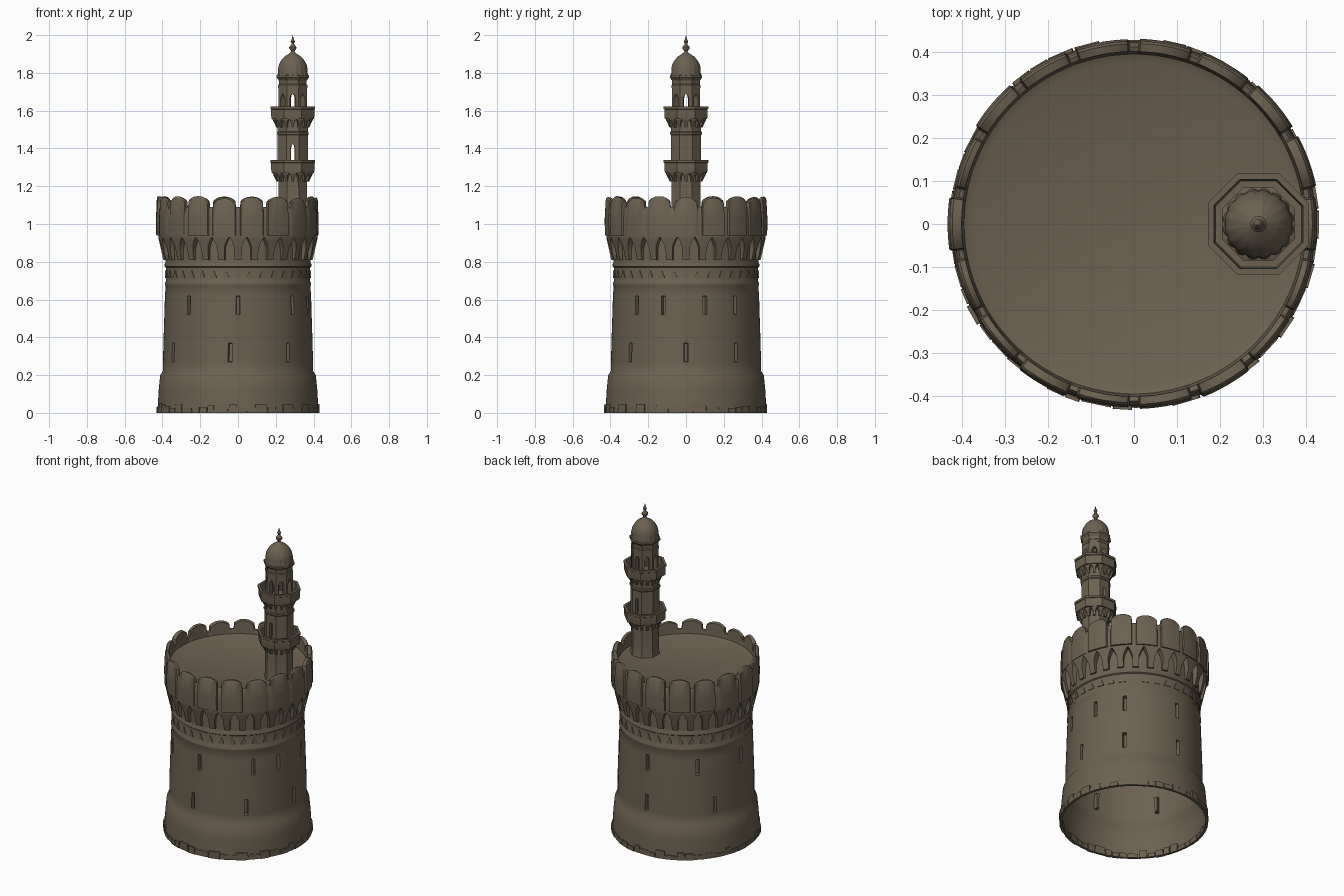
import bpy, bmesh, math, random

if "Cube" in bpy.data.objects:
    bpy.data.objects.remove(bpy.data.objects["Cube"])

random.seed(4)
STONE = bpy.data.materials.new("brown stone")
STONE.diffuse_color = (0.15, 0.12, 0.08, 1)
STONE.use_nodes = True
STONE.node_tree.nodes["Principled BSDF"].inputs["Base Color"].default_value = STONE.diffuse_color
MX = 0.29  # x position of the slim turret


def pt(deg, r, z, cx=0.0):
    """Polar point: 0 degrees faces the front, 90 the right."""
    a = math.radians(deg)
    return (cx + r * math.sin(a), -r * math.cos(a), z)


def finish(name, bm, angle=35):
    bmesh.ops.remove_doubles(bm, verts=bm.verts, dist=1e-5)
    me = bpy.data.meshes.new(name)
    bm.to_mesh(me)
    bm.free()
    me.shade_smooth()
    me.set_sharp_from_angle(angle=math.radians(angle))
    me.materials.append(STONE)
    ob = bpy.data.objects.new(name, me)
    bpy.context.collection.objects.link(ob)
    return ob


def skin(rings, cx=0.0):
    """Join closed rings of (degrees, radius, z) with quads."""
    bm = bmesh.new()
    vs = [[bm.verts.new(pt(*p, cx)) for p in ring] for ring in rings]
    n = len(vs[0])
    rows = []
    for lo, hi in zip(vs, vs[1:]):
        rows.append([bm.faces.new((lo[j], lo[(j + 1) % n], hi[(j + 1) % n], hi[j]))
                     for j in range(n)])
    return bm, rows


def lathe(name, profile, n, cx=0.0, start=0.0, k=1.0, angle=35):
    rings = [[(start + 360 * j / n, r * k, z) for j in range(n)] for r, z in profile]
    return finish(name, skin(rings, cx)[0], angle)


def octagon(name, profile):
    """Eight-sided lathe; radii are measured to the flats."""
    return lathe(name, profile, 8, MX, 22.5, 1 / math.cos(math.pi / 8), 30)


def corbel_ring(name, n, r0, r1, z0, z1, cx=0.0):
    """Flaring brackets joined by pointed arches."""
    rings = []
    for t in (0, 0, 0.2, 0.4, 0.55, 0.7, 0.8, 0.88, 0.88, 1):
        w = 0.2 + 0.27 * max(0, (t - 0.4) / 0.48) ** 1.6 if t < 0.88 else 0.47
        out = r0 + (r1 - r0) * (0.3 + 0.7 * min(1, t / 0.88))
        back = r0
        if not rings:
            out = r0
        if len(rings) >= 8:
            out = back = r1
        ring = []
        for i in range(n):
            for p, r in ((-0.5, back), (-w - 0.02, back), (-w, out), (0, out),
                         (w, out), (w + 0.02, back)):
                ring.append(((i + p) * 360 / n, r, z0 + t * (z1 - z0)))
        rings.append(ring)
    return finish(name, skin(rings, cx)[0])


def block(bm, a0, a1, r0, r1, z0, z1, top=1.0):
    """Curved block; 'top' narrows its upper edge."""
    m, h = (a0 + a1) / 2, (a1 - a0) / 2
    v = [bm.verts.new(pt(m + s * h * k, r, z)) for z, k in ((z0, 1), (z1, top))
         for s, r in ((-1, r1), (1, r1), (1, r0), (-1, r0))]
    for f in ((3, 2, 1, 0), (4, 5, 6, 7), (0, 1, 5, 4), (1, 2, 6, 5), (2, 3, 7, 6), (3, 0, 4, 7)):
        bm.faces.new([v[i] for i in f])


# Round tower wall with recessed arrow slits
wall = [(0.428, 0), (0.424, 0.05), (0.42, 0.12), (0.412, 0.2), (0.398, 0.22), (0.397, 0.27),
        (0.395, 0.37), (0.39, 0.52), (0.387, 0.62), (0.383, 0.67), (0.387, 0.677),
        (0.386, 0.69), (0.382, 0.697), (0.382, 0.77), (0.389, 0.775), (0.389, 0.787),
        (0.384, 0.795), (0.384, 0.81)]
bm, rows = skin([[(3 * j - 1.5, r, z) for j in range(120)] for r, z in wall])
slits = [rows[5][round(a / 3) % 120] for a in (-59, -7, 43, 90, 131, 180, 240)]
slits += [rows[7][round(a / 3) % 120] for a in (-42, 0, 47, 72, 104, 132, 180, 225, 270)]
bm.normal_update()
bmesh.ops.inset_individual(bm, faces=slits, thickness=0.004, depth=-0.025)
finish("tower_wall", bm)

# Rough footing stones
bm = bmesh.new()
a = 0.0
while a < 354:
    b = min(a + random.uniform(5, 10), 360)
    block(bm, a, b - 0.6, 0.415, random.uniform(0.428, 0.435), 0, random.uniform(0.025, 0.05), 0.93)
    a = b
finish("footing_stones", bm)

# Frieze of small raised triangles
bm = bmesh.new()
for i in range(36):
    block(bm, i * 10 - 3, i * 10 + 3, 0.375, 0.386, 0.715, 0.755, 0.15)
finish("frieze_triangles", bm)

# Arched corbels under the parapet
corbel_ring("parapet_corbels", 28, 0.384, 0.422, 0.81, 0.945)

# Parapet with rounded merlons, running on into the roof floor
N = 18
jit = [(random.uniform(-0.008, 0.006), random.uniform(-0.003, 0.006)) for _ in range(N)]


def parapet_ring(kind):
    ring = []
    for i in range(N):
        dh, dr = jit[i]
        for p in (-0.5, -0.43, -0.4, -0.3, -0.15, 0, 0.15, 0.3, 0.4, 0.43):
            gap = abs(p) > 0.41
            top = 1.09 if gap else 1.142 + dh - 0.022 * (abs(p) / 0.4) ** 2.5
            out = 0.422 if gap else 0.427 + dr
            r, z = {"under": (0.405, 0.94), "base": (out, 0.94), "mid": (out + 0.002, 1.02),
                    "edge": (out - 0.003, top - 0.008), "top": (out - 0.009, top),
                    "back": (0.402, top - 0.004), "foot": (0.396, 1.06),
                    "floor": (0.375, 1.05), "centre": (0, 1.05)}[kind]
            ring.append(((i + p) * 360 / N + 90, r, z))
    return ring


kinds = ("under", "base", "mid", "edge", "top", "back", "foot", "floor", "centre")
finish("parapet_and_roof", skin([parapet_ring(k) for k in kinds])[0])


# Eight wall panels around a turret storey, arched on the chosen sides
def arcade(name, ap, t, z0, z1, w, spring, peak, arched=range(8)):
    bm = bmesh.new()
    W = ap * math.tan(math.pi / 8)
    arch = [(W, z0), (W, z1), (0, z1), (0, peak), (w * 0.6, (spring + peak * 2) / 3),
            (w, spring), (w, z0)]
    for i in range(8):
        a = math.radians(45 * i)
        half = arch if i in arched else arch[:3] + [(0, z0)]
        for s in (-1, 1):
            def place(u, z, d):
                k = (ap - d) / ap
                u, d = s * u * k, ap * k
                return bm.verts.new((MX + d * math.sin(a) + u * math.cos(a),
                                     -d * math.cos(a) + u * math.sin(a), z))
            o = [place(u, z, 0) for u, z in half]
            q = [place(u, z, t) for u, z in half]
            bm.faces.new(o)
            bm.faces.new(q[::-1])
            for j in range(3, len(half) - 1):
                bm.faces.new((o[j], o[j + 1], q[j + 1], q[j]))
    bmesh.ops.remove_doubles(bm, verts=bm.verts, dist=1e-5)
    bmesh.ops.recalc_face_normals(bm, faces=bm.faces)
    finish(name, bm, 30)


# Turret: lower shaft, then two balconies with storeys above
octagon("turret_shaft", [(0.083, 1.045), (0.077, 1.07), (0.076, 1.25)])
for name, z in (("lower", 1.225), ("upper", 1.51)):
    corbel_ring(name + "_balcony_corbels", 16, 0.078, 0.107, z, z + 0.05, MX)
    octagon(name + "_balcony", [(0.07, z + 0.045), (0.111, z + 0.045), (0.114, z + 0.06),
                                (0.114, z + 0.097), (0.118, z + 0.1), (0.118, z + 0.113),
                                (0.104, z + 0.113), (0.1, z + 0.065), (0, z + 0.065)])
arcade("middle_storey", 0.08, 0.02, 1.285, 1.47, 0.011, 1.405, 1.425, (0, 4))
octagon("middle_storey_band", [(0.08, 1.47), (0.084, 1.475), (0.084, 1.485), (0.08, 1.49), (0.079, 1.56)])
arcade("lantern_storey", 0.075, 0.028, 1.57, 1.72, 0.016, 1.665, 1.69)
octagon("lantern_cornice", [(0.06, 1.72), (0.077, 1.72), (0.077, 1.735), (0.073, 1.74), (0.074, 1.76),
                            (0.085, 1.775), (0.085, 1.785), (0.074, 1.79), (0, 1.795)])

# Scalloped eave and ribbed dome
dome = [(0.074, 1.775, 0.1), (0.083, 1.78, 0.08), (0.077, 1.8, 0.05), (0.078, 1.82, 0.03),
        (0.073, 1.845, 0.03), (0.06, 1.868, 0.03), (0.042, 1.888, 0.03), (0.022, 1.9, 0.02),
        (0.01, 1.91, 0)]
rings = [[(360 * j / 64, r * (1 + s * (abs(math.sin(math.pi * j / 4)) - 0.5)), z)
          for j in range(64)] for r, z, s in dome]
finish("dome", skin(rings, MX)[0], 45)

# Finial
lathe("finial", [(0.014, 1.9), (0.009, 1.915), (0.019, 1.93), (0.019, 1.937), (0.008, 1.95),
                 (0.007, 1.958), (0.012, 1.967), (0.006, 1.978), (0.004, 1.985), (0, 2.0)], 12, MX)
